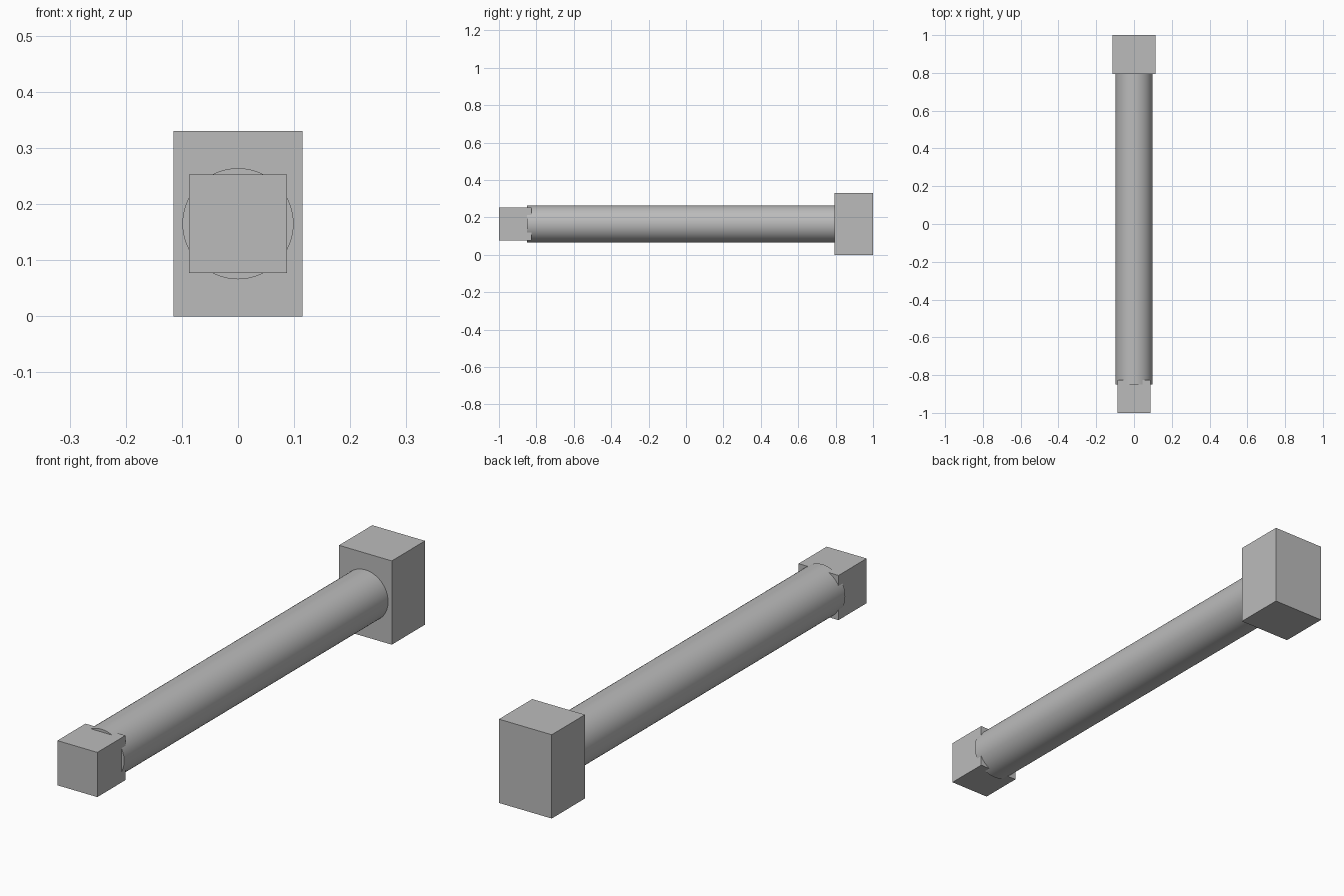
import bpy
import math

default_cube = bpy.data.objects.get("Cube")
if default_cube:
    bpy.data.objects.remove(default_cube, do_unlink=True)

AXIS_Z = 0.165  # height of the shared centre line

grey = bpy.data.materials.new("plain grey")
grey.use_nodes = True
colour = (0.5, 0.5, 0.5, 1)
grey.diffuse_color = colour
grey.node_tree.nodes["Principled BSDF"].inputs["Base Color"].default_value = colour


def block(name, width, height, y_front, y_back):
    """Box centred on the shaft's centre line."""
    bpy.ops.mesh.primitive_cube_add(size=1, location=(0, (y_front + y_back) / 2, AXIS_Z))
    obj = bpy.context.object
    obj.name = name
    obj.scale = (width, y_back - y_front, height)
    bpy.ops.object.transform_apply(location=False, rotation=False, scale=True)
    obj.data.materials.append(grey)
    return obj


def shaft(name, radius, y_front, y_back):
    """Smooth round bar running front to back."""
    bpy.ops.mesh.primitive_cylinder_add(
        vertices=64, radius=radius, depth=y_back - y_front,
        location=(0, (y_front + y_back) / 2, AXIS_Z), rotation=(math.pi / 2, 0, 0))
    obj = bpy.context.object
    obj.name = name
    obj.data.materials.append(grey)
    bpy.ops.object.shade_smooth_by_angle(angle=math.radians(30))
    return obj


# Square drive end, its corners standing proud of the shaft
block("front_square_end", 0.174, 0.176, -1.0, -0.825)

# Long round bar, overlapping the square end
shaft("round_shaft", 0.099, -0.85, 0.8)

# Tall rectangular head
block("rear_head", 0.23, 0.33, 0.793, 1.0)
